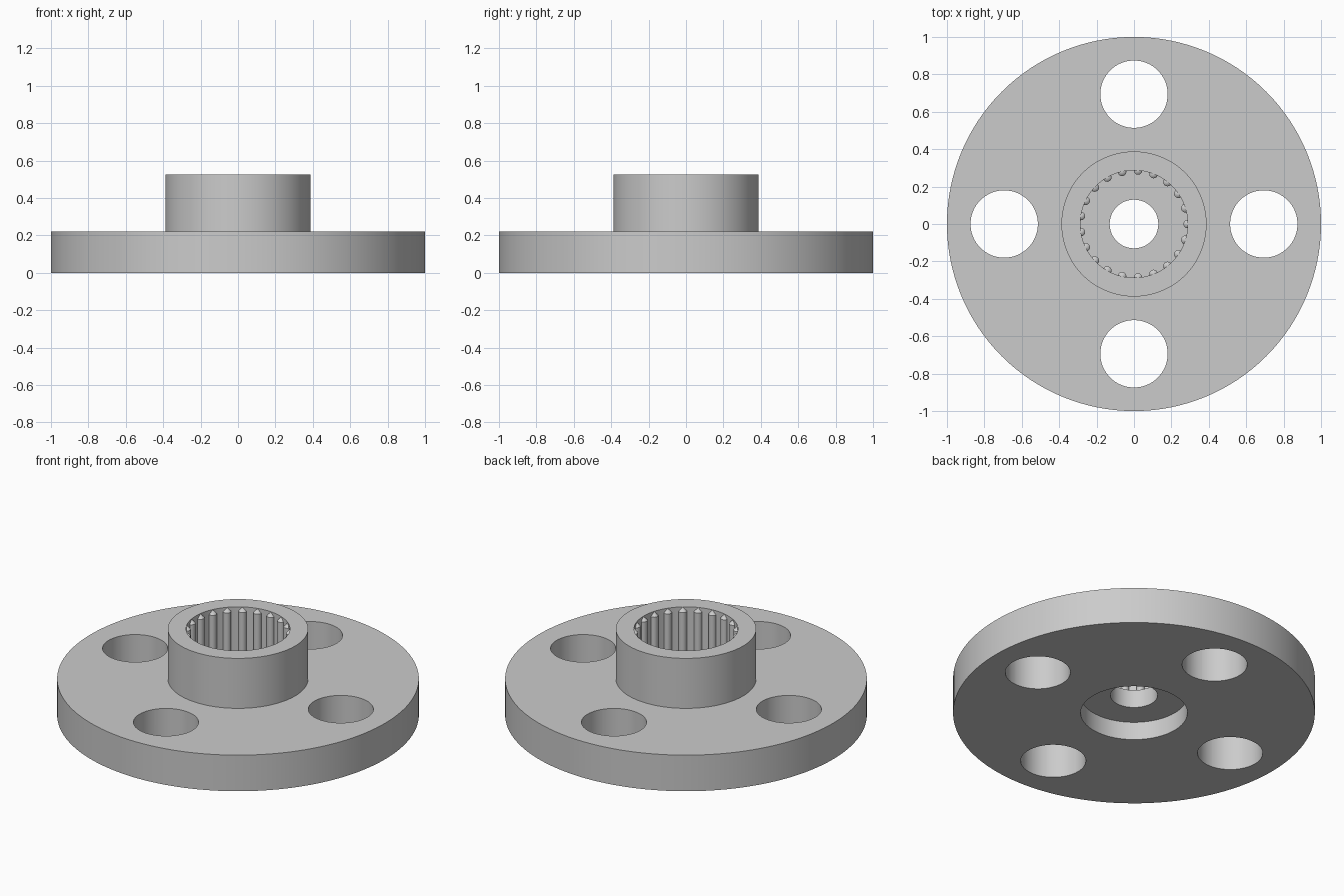
import bpy
import bmesh
from math import cos, sin, tau
from mathutils import Matrix, Vector

cube = bpy.data.objects.get("Cube")
if cube:
    bpy.data.objects.remove(cube, do_unlink=True)

FLANGE_TOP, HUB_TOP = 0.22, 0.525
SOCKET_R = 0.287

grey = bpy.data.materials.new("light_grey")
grey.use_nodes = True
grey.diffuse_color = (0.6, 0.6, 0.6, 1)
grey.node_tree.nodes["Principled BSDF"].inputs["Base Color"].default_value = (0.6, 0.6, 0.6, 1)


def make_object(name, bm):
    bmesh.ops.recalc_face_normals(bm, faces=bm.faces)
    mesh = bpy.data.meshes.new(name)
    bm.to_mesh(mesh)
    bm.free()
    mesh.materials.append(grey)
    obj = bpy.data.objects.new(name, mesh)
    bpy.context.collection.objects.link(obj)
    return obj


def select_only(obj):
    bpy.ops.object.select_all(action="DESELECT")
    obj.select_set(True)
    bpy.context.view_layer.objects.active = obj


def lathe(name, profile, segments=128):
    """Revolve a closed (radius, height) outline about z."""
    bm = bmesh.new()
    rings = [[bm.verts.new((r * cos(tau * i / segments), r * sin(tau * i / segments), z))
              for i in range(segments)] for r, z in profile]
    for a, b in zip(rings, rings[1:] + rings[:1]):
        for i in range(segments):
            j = (i + 1) % segments
            bm.faces.new((a[i], a[j], b[j], b[i]))
    return make_object(name, bm)


def add_cone(bm, centre, r_bottom, r_top, z0, z1, segments):
    where = Matrix.Translation(Vector((centre[0], centre[1], (z0 + z1) / 2)))
    bmesh.ops.create_cone(bm, cap_ends=True, segments=segments, radius1=r_bottom,
                          radius2=r_top, depth=z1 - z0, matrix=where)


# Flange and hub, with socket above, screw hole and recess below
body = lathe("flange_and_hub", [
    (0.295, 0), (1, 0), (1, FLANGE_TOP), (0.388, FLANGE_TOP), (0.388, HUB_TOP),
    (SOCKET_R, HUB_TOP), (SOCKET_R, FLANGE_TOP), (0.13, FLANGE_TOP),
    (0.13, 0.11), (0.295, 0.11)])

# Four bolt holes
bm = bmesh.new()
for i in range(4):
    angle = tau * i / 4
    add_cone(bm, (0.694 * cos(angle), 0.694 * sin(angle)), 0.18, 0.18, -0.1, 0.4, 64)
cutter = make_object("bolt_hole_cutter", bm)
cutter.hide_render = True
cut = body.modifiers.new("bolt_holes", "BOOLEAN")
cut.operation, cut.solver, cut.object = "DIFFERENCE", "EXACT", cutter
select_only(body)
bpy.ops.object.modifier_apply(modifier=cut.name)
bpy.data.objects.remove(cutter, do_unlink=True)

# Round spline teeth with pointed tips
bm = bmesh.new()
for i in range(21):
    angle = tau * i / 21
    spot = (SOCKET_R * cos(angle), SOCKET_R * sin(angle))
    add_cone(bm, spot, 0.023, 0.023, 0.215, 0.5, 20)
    add_cone(bm, spot, 0.023, 0, 0.5, HUB_TOP - 0.001, 20)
teeth = make_object("spline_teeth", bm)

for obj in (body, teeth):
    select_only(obj)
    bpy.ops.object.shade_smooth_by_angle()
